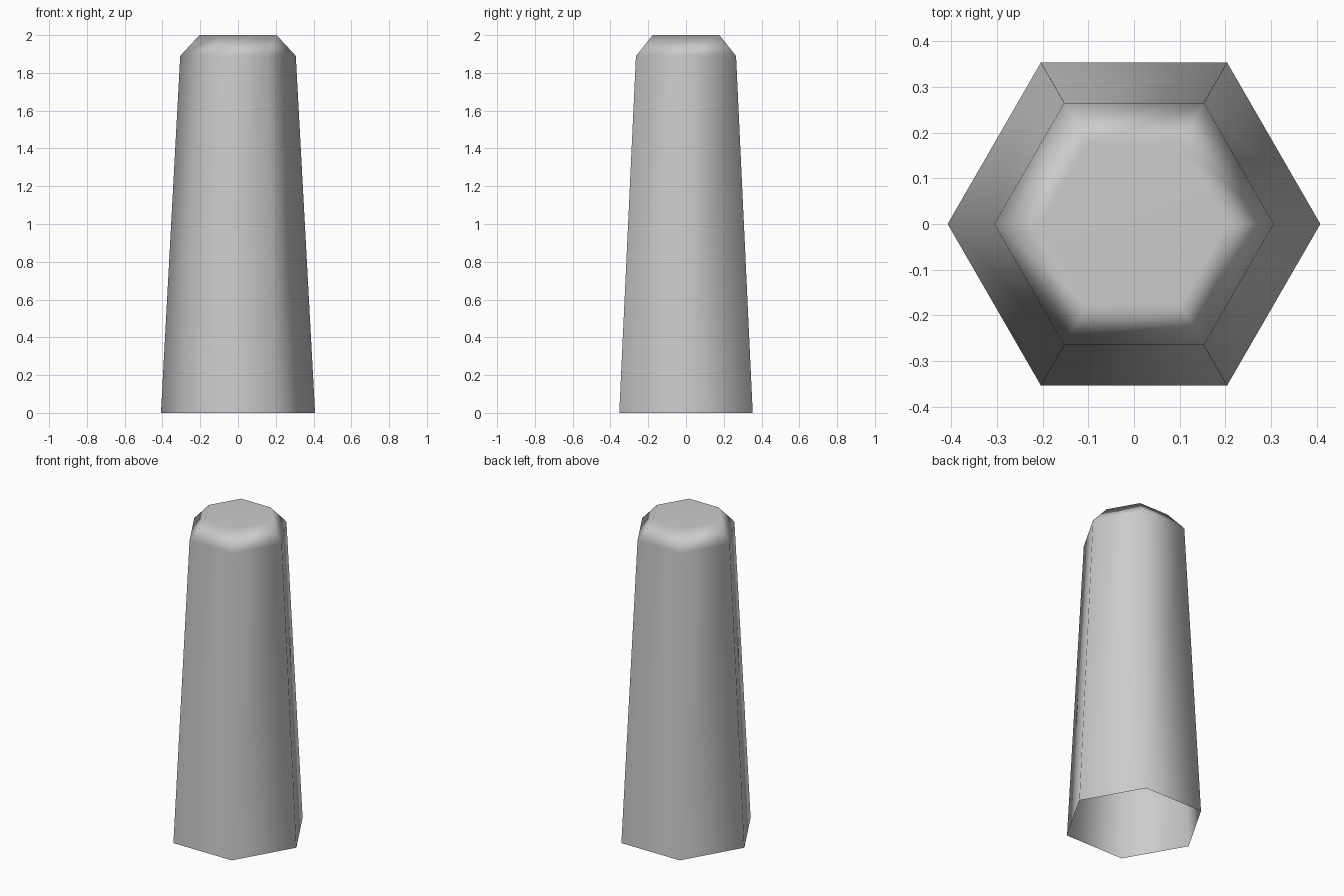
import bpy, bmesh
from math import cos, sin, radians

if "Cube" in bpy.data.objects:
    bpy.data.objects.remove(bpy.data.objects["Cube"])

SIDES = 6
# (radius, height) profile: base, shoulder, top rim
PROFILE = [(0.408, 0.0), (0.306, 1.89), (0.204, 2.0)]

# Tapered hexagonal pillar with chamfered top and open underside
bm = bmesh.new()
rings = [[bm.verts.new((r * cos(radians(60 * i)), r * sin(radians(60 * i)), z))
          for i in range(SIDES)] for r, z in PROFILE]
for low, high in zip(rings, rings[1:]):
    for i in range(SIDES):
        j = (i + 1) % SIDES
        bm.faces.new((low[i], low[j], high[j], high[i]))

# Flat top cap
bm.faces.new(rings[-1])
for face in bm.faces:
    face.smooth = True

mesh = bpy.data.meshes.new("hexagonal_pillar")
bm.to_mesh(mesh)
bm.free()
pillar = bpy.data.objects.new("hexagonal_pillar", mesh)
bpy.context.collection.objects.link(pillar)

# Soft shading that keeps the large faces dominant
weighted = pillar.modifiers.new("weighted_normals", 'WEIGHTED_NORMAL')
weighted.mode = 'FACE_AREA'
weighted.weight = 80
